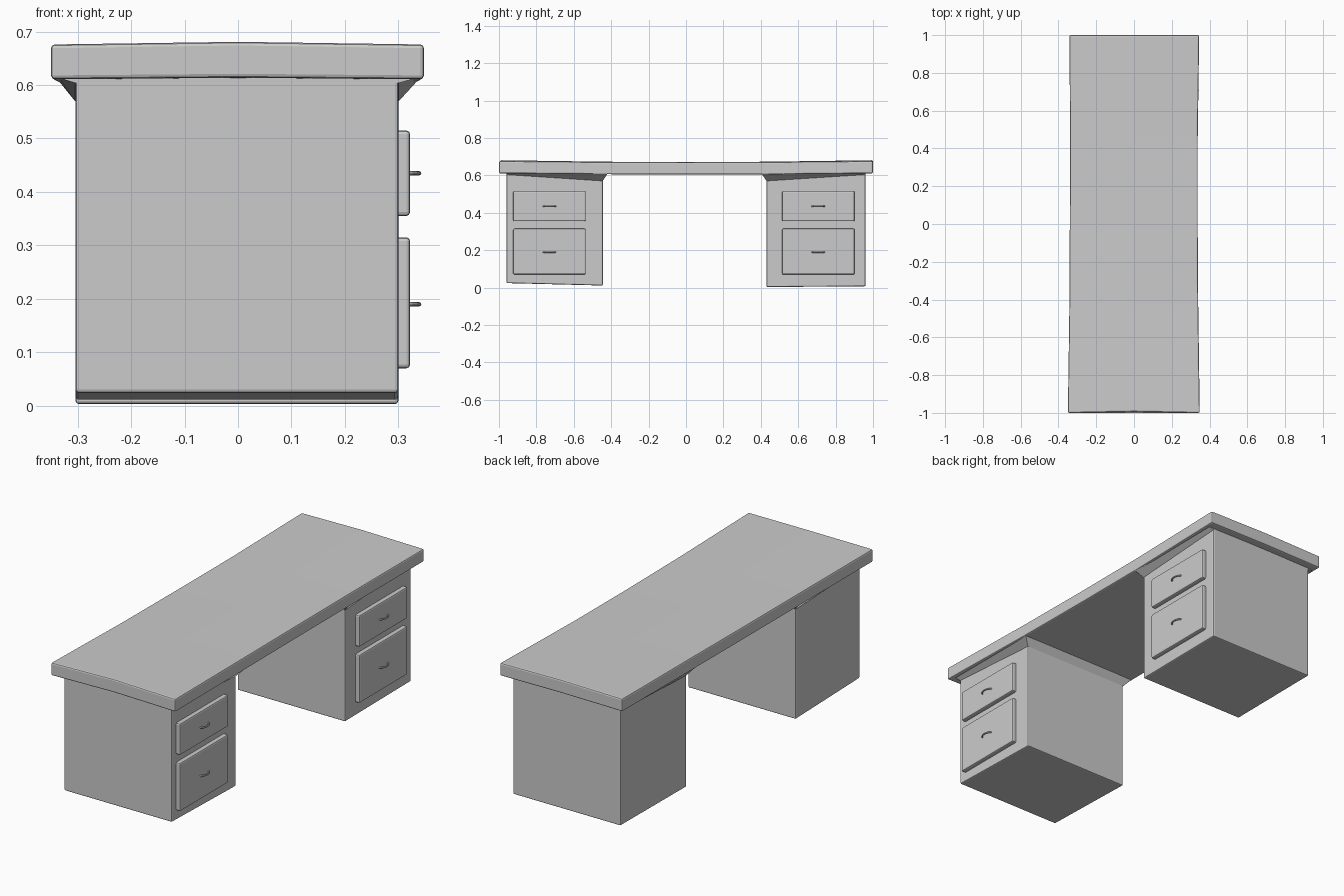
import bpy, bmesh, math

if "Cube" in bpy.data.objects:
    bpy.data.objects.remove(bpy.data.objects["Cube"])


def finish(name, bm, bevel):
    bmesh.ops.recalc_face_normals(bm, faces=bm.faces)
    me = bpy.data.meshes.new(name)
    bm.to_mesh(me)
    bm.free()
    ob = bpy.data.objects.new(name, me)
    bpy.context.collection.objects.link(ob)
    if bevel:
        m = ob.modifiers.new("bevel", 'BEVEL')
        m.width, m.segments, m.limit_method = bevel, 2, 'ANGLE'
        m.angle_limit = math.radians(25)
    return ob


def loft(name, rings, bevel=0.0):
    """Skin a row of equal-length closed sections and cap the ends."""
    bm = bmesh.new()
    vs = [[bm.verts.new(p) for p in r] for r in rings]
    n = len(vs[0])
    for a, b in zip(vs, vs[1:]):
        for i in range(n):
            j = (i + 1) % n
            bm.faces.new((a[i], a[j], b[j], b[i]))
    bm.faces.new(vs[0])
    bm.faces.new(vs[-1])
    return finish(name, bm, bevel)


def rect(x0, x1, y0, y1, z0, z1):
    """Horizontal rectangle whose height goes from z0 (at y0) to z1 (at y1)."""
    return [(x0, y0, z0), (x1, y0, z0), (x1, y1, z1), (x0, y1, z1)]


# Gently sagging table top: y, y at centre, left x, right x, underside, top edge, top centre
stations = [(-1.0, -0.993, -0.35, 0.348, 0.611, 0.676, 0.681),
            (-0.43, -0.43, -0.342, 0.340, 0.606, 0.671, 0.673),
            (0.0, 0.0, -0.340, 0.337, 0.605, 0.670, 0.671),
            (0.43, 0.43, -0.338, 0.337, 0.605, 0.671, 0.673),
            (1.0, 1.0, -0.342, 0.345, 0.611, 0.676, 0.681)]
loft("table_top", [[(l, y, b), (0, yc, b + 0.003), (r, y, b),
                    (r, y, t), (0, yc, tc), (l, y, t)]
                   for y, yc, l, r, b, t, tc in stations], 0.007)

# Pedestals: side, outer y, inner y, outer bottom z, inner bottom z, drawer centre y
pedestals = [("front", -0.96, -0.445, 0.024, 0.011, -0.73),
             ("back", 0.96, 0.43, 0.007, 0.003, 0.7075)]
for side, yo, yi, zo, zi, yd in pedestals:
    s = math.copysign(1, yo)
    loft(side + "_pedestal", [rect(-0.304, 0.30, yo, yi, zo, zi),
                              rect(-0.304, 0.30, yo, yi, 0.614, 0.608)], 0.006)

    # Flared joint widening towards the knee space
    loft(side + "_flare", [rect(-0.305, 0.301, yo, yi, 0.604, 0.570),
                           rect(-0.335, 0.335, yo, yi - s * 0.024, 0.613, 0.607)])

    # Drawer fronts and bowed pulls
    for level, z0, z1, zh in (("lower", 0.07, 0.315, 0.19), ("upper", 0.355, 0.515, 0.435)):
        ya, yb = yd - 0.194, yd + 0.194
        loft(f"{side}_{level}_drawer", [rect(0.29, 0.322, ya, yb, z0, z0),
                                        rect(0.29, 0.322, ya, yb, z1, z1)], 0.007)
        rings = []
        for k in range(9):
            a = math.pi * k / 8
            out, along = math.sin(a), -math.cos(a)
            rings.append([(0.317 + (0.022 + 0.004 * math.cos(t)) * out,
                           yd + along * (0.034 + 0.004 * math.cos(t)),
                           zh + 0.004 * math.sin(t))
                          for t in (2 * math.pi * i / 8 for i in range(8))])
        loft(f"{side}_{level}_handle", rings)
